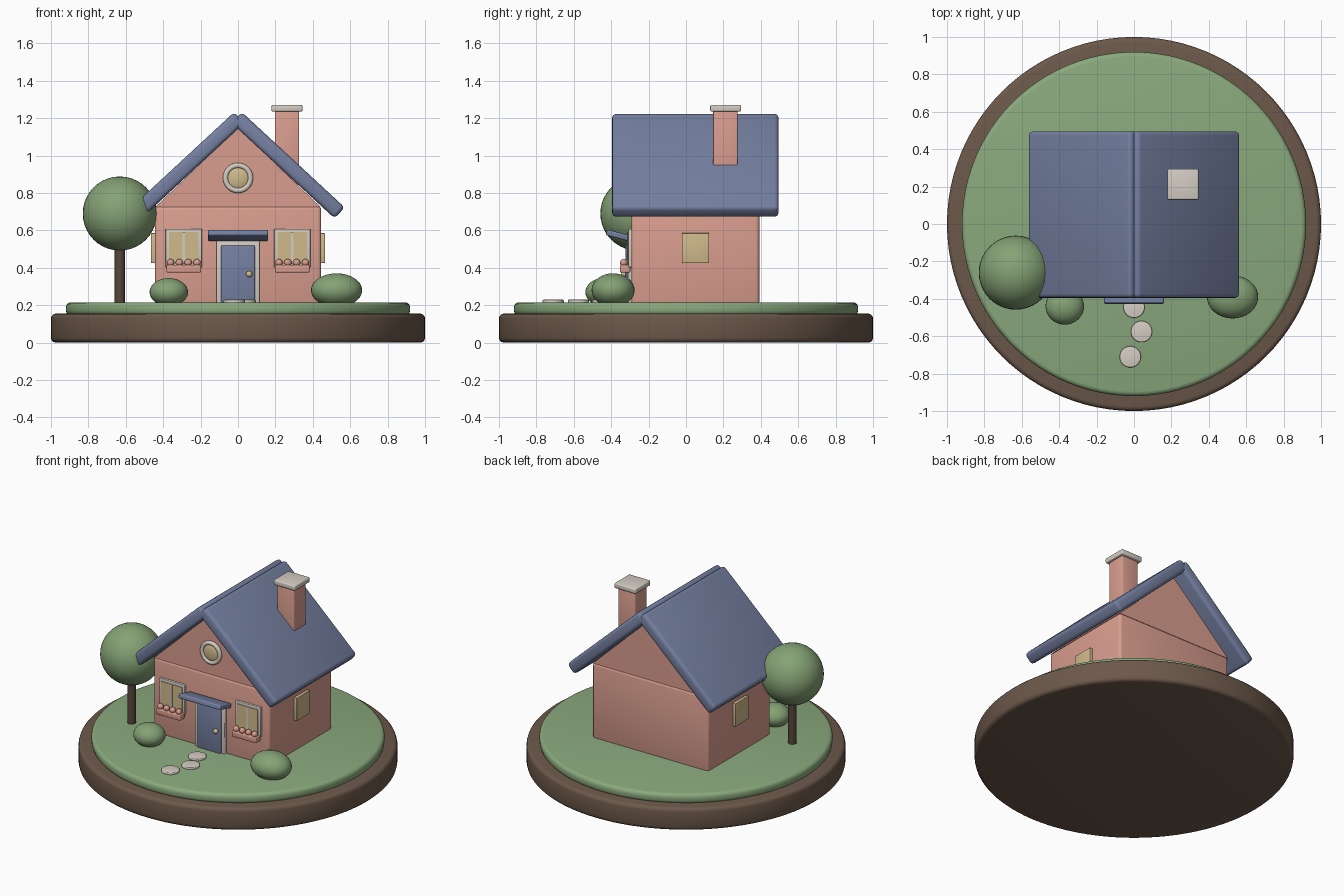
import bpy, math
from mathutils import Matrix

if "Cube" in bpy.data.objects:
    bpy.data.objects.remove(bpy.data.objects["Cube"])


def material(name, rgb):
    m = bpy.data.materials.new(name)
    lin = [((c / 255 + 0.055) / 1.055) ** 2.4 for c in rgb]
    m.diffuse_color = (*lin, 1)
    m.use_nodes = True
    m.node_tree.nodes["Principled BSDF"].inputs["Base Color"].default_value = m.diffuse_color
    return m


SOIL = material("soil brown", (108, 88, 74))
GRASS = material("grass green", (138, 169, 125))
LEAF = material("leaf green", (133, 162, 117))
WALL = material("wall pink", (218, 158, 143))
ROOF = material("slate blue", (117, 128, 161))
STONE = material("pale stone", (212, 205, 195))
GLASS = material("warm glass", (208, 186, 140))
BARK = material("bark brown", (88, 70, 60))


def finish(ob, name, mat, bevel=0, segments=3):
    ob.name = name
    ob.data.materials.append(mat)
    bpy.ops.object.transform_apply(location=False, rotation=False, scale=True)
    if bevel:
        b = ob.modifiers.new("bevel", "BEVEL")
        b.width, b.segments = bevel, segments
        b.limit_method, b.angle_limit = "ANGLE", math.radians(40)
        bpy.ops.object.modifier_apply(modifier=b.name)
    bpy.ops.object.shade_smooth_by_angle(angle=math.radians(35))
    return ob


def box(name, loc, size, mat, bevel=0.0, rot=(0, 0, 0)):
    bpy.ops.mesh.primitive_cube_add(size=1, location=loc, rotation=rot)
    bpy.context.object.scale = size
    return finish(bpy.context.object, name, mat, bevel)


def disc(name, loc, r, depth, mat, bevel=0.0, verts=32):
    bpy.ops.mesh.primitive_cylinder_add(vertices=verts, radius=r, depth=depth, location=loc)
    return finish(bpy.context.object, name, mat, bevel)


def ball(name, loc, radii, mat, seg=32):
    bpy.ops.mesh.primitive_uv_sphere_add(segments=seg, ring_count=seg // 2, radius=1, location=loc)
    bpy.context.object.scale = radii
    return finish(bpy.context.object, name, mat)


# Ground
disc("soil_base", (0, 0, 0.0775), 1.0, 0.155, SOIL, 0.025, 96)
disc("grass_top", (0, 0, 0.18), 0.92, 0.07, GRASS, 0.025, 96)

# House body
box("house_walls", (0, 0.05, 0.465), (0.89, 0.685, 0.53), WALL, 0.02)

# Gable prism under the roof
W, Z0, Z1, Y0, Y1 = 0.442, 0.725, 1.147, -0.288, 0.388
tri = [(-W, Z0), (W, Z0), (0, Z1)]
mesh = bpy.data.meshes.new("gable")
mesh.from_pydata([(x, y, z) for y in (Y0, Y1) for x, z in tri], [],
                 [(0, 1, 2), (5, 4, 3), (0, 3, 4, 1), (1, 4, 5, 2), (2, 5, 3, 0)])
gable = bpy.data.objects.new("gable", mesh)
bpy.context.collection.objects.link(gable)
mesh.materials.append(WALL)

# Two roof slabs meeting at the ridge
slope = math.radians(42.8)
for side, label in ((-1, "left"), (1, "right")):
    box(label + "_roof_slab", (side * 0.2685, 0.05, 0.948), (0.75, 0.89, 0.08),
        ROOF, 0.022, (0, side * slope, 0))

# Chimney
box("chimney", (0.262, 0.21, 1.045), (0.13, 0.13, 0.4), WALL, 0.006)
box("chimney_cap", (0.262, 0.212, 1.253), (0.165, 0.165, 0.036), STONE, 0.008)

# Round attic window
bpy.ops.mesh.primitive_torus_add(major_segments=40, minor_segments=12, major_radius=0.067,
                                 minor_radius=0.014, location=(0, -0.295, 0.88),
                                 rotation=(math.pi / 2, 0, 0))
finish(bpy.context.object, "round_window_frame", STONE)
ball("round_window_glass", (0, -0.29, 0.88), (0.062, 0.018, 0.062), GLASS)

# Door with frame, knob and canopy
box("door_frame", (0, -0.295, 0.38), (0.23, 0.03, 0.35), STONE, 0.005)
box("door", (0, -0.305, 0.365), (0.18, 0.035, 0.31), ROOF, 0.008)
ball("door_knob", (0.06, -0.33, 0.366), (0.017, 0.017, 0.017), GLASS, 16)
box("door_canopy", (0, -0.362, 0.573), (0.32, 0.13, 0.032), ROOF, 0.008,
    (math.radians(-15), 0, 0))

# Front windows with flower boxes, and side windows
for side, label in ((-1, "left"), (1, "right")):
    x = side * 0.29
    box(label + "_window_frame", (x, -0.295, 0.505), (0.195, 0.025, 0.205), STONE, 0.004)
    box(label + "_window_glass", (x, -0.3, 0.505), (0.16, 0.025, 0.17), GLASS)
    box(label + "_window_bar", (x, -0.302, 0.505), (0.014, 0.028, 0.17), STONE)
    box(label + "_flower_box", (x, -0.325, 0.395), (0.185, 0.055, 0.04), WALL, 0.006)
    for i in range(4):
        ball(f"{label}_flower_{i}", (x + (i - 1.5) * 0.047, -0.333, 0.427),
             (0.02, 0.02, 0.02), WALL, 16)
    box(label + "_side_window", (side * 0.45, 0.051, 0.505), (0.03, 0.145, 0.16), GLASS, 0.003)

# Tree and bushes
disc("tree_trunk", (-0.632, -0.26, 0.38), 0.027, 0.36, BARK, 0, 20)
ball("tree_crown", (-0.632, -0.26, 0.69), (0.198, 0.198, 0.198), LEAF, 40)
ball("left_bush", (-0.37, -0.44, 0.27), (0.103, 0.098, 0.075), LEAF)
ball("right_bush", (0.527, -0.39, 0.28), (0.137, 0.115, 0.09), LEAF)

# Stepping stones
for i, (x, y) in enumerate(((0, -0.445), (0.04, -0.575), (-0.02, -0.71))):
    disc(f"stepping_stone_{i}", (x, y, 0.218), 0.057, 0.022, STONE, 0.005)
